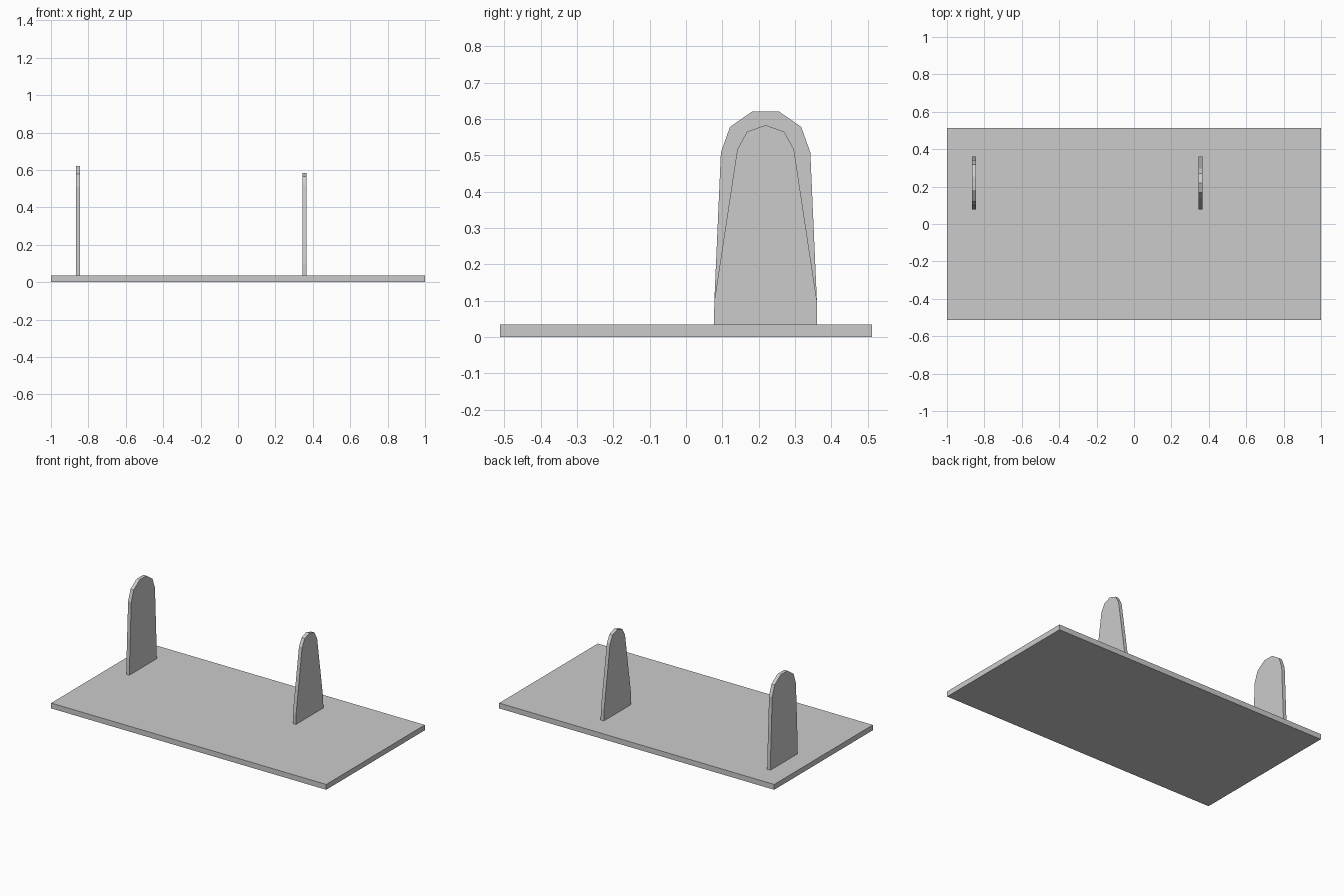
import bpy
import bmesh

cube = bpy.data.objects.get("Cube")
if cube:
    bpy.data.objects.remove(cube, do_unlink=True)

grey = bpy.data.materials.new("light grey")
grey.use_nodes = True
grey.diffuse_color = (0.6, 0.6, 0.6, 1)
grey.node_tree.nodes["Principled BSDF"].inputs["Base Color"].default_value = (0.6, 0.6, 0.6, 1)

BASE_TOP = 0.035
PANEL_Y = 0.219      # centre line of both upright panels
THICKNESS = 0.023


def extruded(name, outline, x, depth):
    """Flat-faced slab: a y-z outline extruded along x, centred on x."""
    bm = bmesh.new()
    face = bm.faces.new([bm.verts.new((x - depth / 2, y, z)) for y, z in outline])
    result = bmesh.ops.extrude_face_region(bm, geom=[face])
    moved = [v for v in result["geom"] if isinstance(v, bmesh.types.BMVert)]
    bmesh.ops.translate(bm, verts=moved, vec=(depth, 0, 0))
    bmesh.ops.recalc_face_normals(bm, faces=bm.faces)
    mesh = bpy.data.meshes.new(name)
    bm.to_mesh(mesh)
    bm.free()
    mesh.materials.append(grey)
    obj = bpy.data.objects.new(name, mesh)
    bpy.context.collection.objects.link(obj)


def panel(name, x, half):
    """Upright panel from a half profile of (half width, height), mirrored."""
    right = [(PANEL_Y + w, z) for w, z in half]
    left = [(PANEL_Y - w, z) for w, z in reversed(half) if w > 0]
    extruded(name, right + left, x, THICKNESS)


# Rectangular floor plate
half_y = 0.512
extruded("base_plate", [(-half_y, 0), (half_y, 0), (half_y, BASE_TOP), (-half_y, BASE_TOP)], 0, 2)

# Tall panel with a broad, flat-topped arch
panel("tall_panel", -0.855,
      [(0.142, BASE_TOP), (0.141, 0.1), (0.123, 0.508), (0.098, 0.578), (0.036, 0.621)])

# Shorter panel tapering to a low peak
panel("short_panel", 0.356,
      [(0.142, BASE_TOP), (0.141, 0.1), (0.078, 0.516), (0.051, 0.565), (0, 0.583)])
